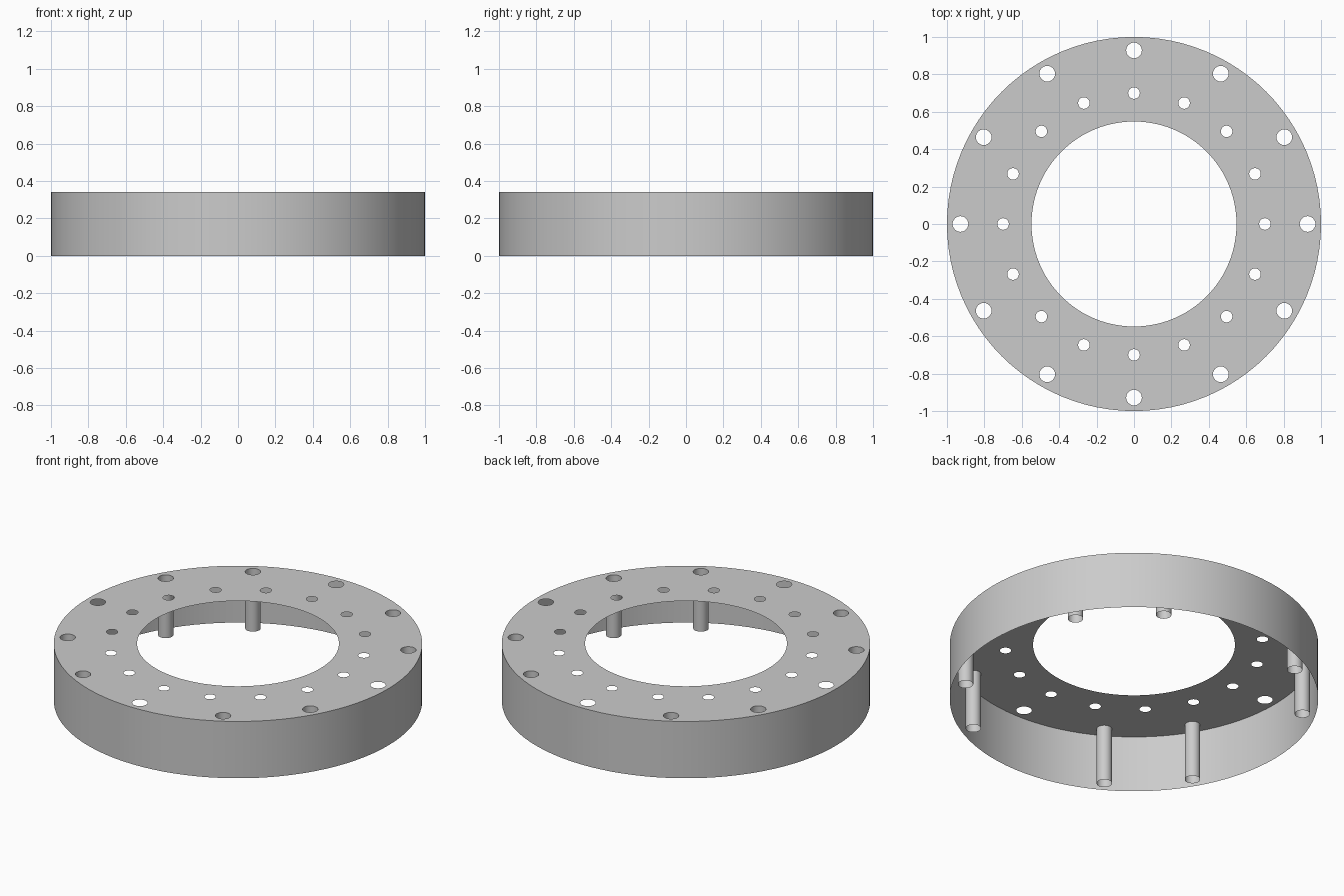
import bpy, bmesh, math
from mathutils import Vector

if "Cube" in bpy.data.objects:
    bpy.data.objects.remove(bpy.data.objects["Cube"])

HEIGHT = 0.34      # overall height
R_OUT, R_IN = 1.0, 0.548
R_BOLT, BOLT = 0.928, 0.042    # outer ring of 12 holes
R_SMALL, SMALL = 0.70, 0.031   # inner ring of 16 holes

grey = bpy.data.materials.new("light_grey")
grey.diffuse_color = (0.6, 0.6, 0.6, 1)
grey.use_nodes = True
grey.node_tree.nodes["Principled BSDF"].inputs["Base Color"].default_value = grey.diffuse_color


def finish(name, bm, smooth=True):
    mesh = bpy.data.meshes.new(name)
    bm.to_mesh(mesh)
    bm.free()
    mesh.materials.append(grey)
    for p in mesh.polygons:
        p.use_smooth = smooth
    obj = bpy.data.objects.new(name, mesh)
    bpy.context.collection.objects.link(obj)
    return obj


def circle(bm, centre, radius, z, n):
    verts = [bm.verts.new((centre[0] + radius * math.cos(2 * math.pi * i / n),
                           centre[1] + radius * math.sin(2 * math.pi * i / n), z))
             for i in range(n)]
    for i in range(n):
        bm.edges.new((verts[i], verts[(i + 1) % n]))
    return verts


def open_tube(name, centre, radius, n):
    # thin sheet cylinder, open at both ends, normals outward
    bm = bmesh.new()
    low = circle(bm, centre, radius, 0, n)
    top = circle(bm, centre, radius, HEIGHT, n)
    for i in range(n):
        j = (i + 1) % n
        bm.faces.new((low[i], low[j], top[j], top[i]))
    return finish(name, bm)


def ring(radius, count):
    return [(radius * math.cos(2 * math.pi * i / count),
             radius * math.sin(2 * math.pi * i / count)) for i in range(count)]


# Top plate: flat sheet with centre opening and two rings of holes
bm = bmesh.new()
circle(bm, (0, 0), R_OUT, HEIGHT, 96)
circle(bm, (0, 0), R_IN, HEIGHT, 96)
for c in ring(R_BOLT, 12):
    circle(bm, c, BOLT, HEIGHT, 24)
for c in ring(R_SMALL, 16):
    circle(bm, c, SMALL, HEIGHT, 24)
bmesh.ops.triangle_fill(bm, edges=bm.edges[:], use_beauty=True, normal=Vector((0, 0, 1)))
bm.normal_update()
flipped = [f for f in bm.faces if f.normal.z < 0]
if flipped:
    bmesh.ops.reverse_faces(bm, faces=flipped)
finish("top_plate", bm, smooth=False)

# Outer wall
open_tube("outer_wall", (0, 0), R_OUT, 96)

# Hollow posts under the outer holes, except the four on the axes
for i, c in enumerate(ring(R_BOLT, 12)):
    if i % 3:
        open_tube(f"hollow_post_{i}", c, BOLT, 24)
